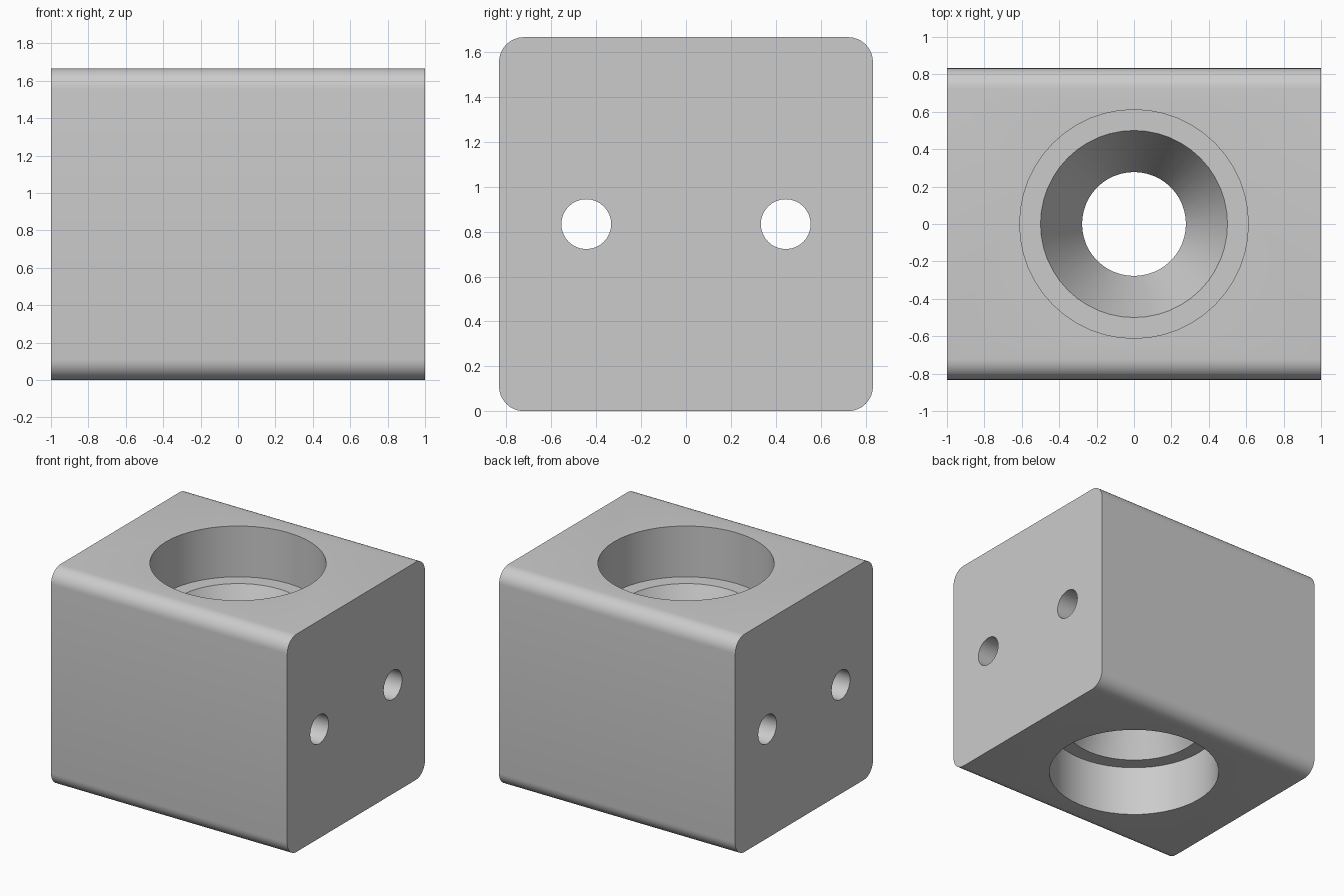
import bpy, bmesh, math
from mathutils import Matrix

cube = bpy.data.objects.get("Cube")
if cube:
    bpy.data.objects.remove(cube, do_unlink=True)

U = 1 / 9                 # design unit
H = 15 * U                # block height and depth
MID = H / 2

grey = bpy.data.materials.new("plain_grey")
grey.use_nodes = True
colour = (0.6, 0.6, 0.6, 1)
grey.diffuse_color = colour
grey.node_tree.nodes["Principled BSDF"].inputs["Base Color"].default_value = colour


def make_object(name, bm):
    bmesh.ops.recalc_face_normals(bm, faces=bm.faces)
    mesh = bpy.data.meshes.new(name)
    bm.to_mesh(mesh)
    bm.free()
    mesh.materials.append(grey)
    obj = bpy.data.objects.new(name, mesh)
    bpy.context.collection.objects.link(obj)
    return obj


def turned(name, profile, segments=48):
    """Solid of revolution about z from (radius, z) points."""
    bm = bmesh.new()
    rings = [[bm.verts.new((r * math.cos(a), r * math.sin(a), z))
              for a in (math.tau * i / segments for i in range(segments))]
             for r, z in profile]
    for low, high in zip(rings, rings[1:]):
        for i in range(segments):
            j = (i + 1) % segments
            bm.faces.new((low[i], low[j], high[j], high[i]))
    bm.faces.new(rings[0])
    bm.faces.new(rings[-1])
    return make_object(name, bm)


# Block with its four long edges rounded
bm = bmesh.new()
bmesh.ops.create_cube(bm, size=1, matrix=Matrix.Translation((0, 0, MID))
                      @ Matrix.Diagonal((2, H, H, 1)))
long_edges = [e for e in bm.edges
              if abs(e.verts[0].co.x - e.verts[1].co.x) > 1]
bmesh.ops.bevel(bm, geom=long_edges, offset=U, segments=8, profile=0.5,
                affect='EDGES')
block = make_object("bored_block", bm)

# Stepped bore: counterbore, ledge and funnel, mirrored about mid height
upper = [(2.5 * U, 0), (4.5 * U, 4 * U), (5.5 * U, 4 * U), (5.5 * U, 8 * U)]
profile = [(r, MID - z) for r, z in reversed(upper[1:])]
profile += [(r, MID + z) for r, z in upper]
cutters = [turned("bore_cutter", profile)]

# Two bolt holes running the length of the block
for side, y in (("front", -4 * U), ("back", 4 * U)):
    drill = turned(side + "_bolt_hole_cutter", [(U, -1.1), (U, 1.1)], 32)
    drill.matrix_world = (Matrix.Translation((0, y, MID))
                          @ Matrix.Rotation(math.pi / 2, 4, 'Y'))
    cutters.append(drill)

for cutter in cutters:
    cutter.hide_render = True
    cutter.hide_viewport = True
    cut = block.modifiers.new(cutter.name, 'BOOLEAN')
    cut.operation = 'DIFFERENCE'
    cut.solver = 'EXACT'
    cut.object = cutter

# Apply the cuts, then smooth the round surfaces
bpy.ops.object.select_all(action='DESELECT')
block.select_set(True)
bpy.context.view_layer.objects.active = block
for cutter in cutters:
    bpy.ops.object.modifier_apply(modifier=cutter.name)
    bpy.data.objects.remove(cutter, do_unlink=True)
bpy.ops.object.shade_smooth_by_angle(angle=math.radians(30))
